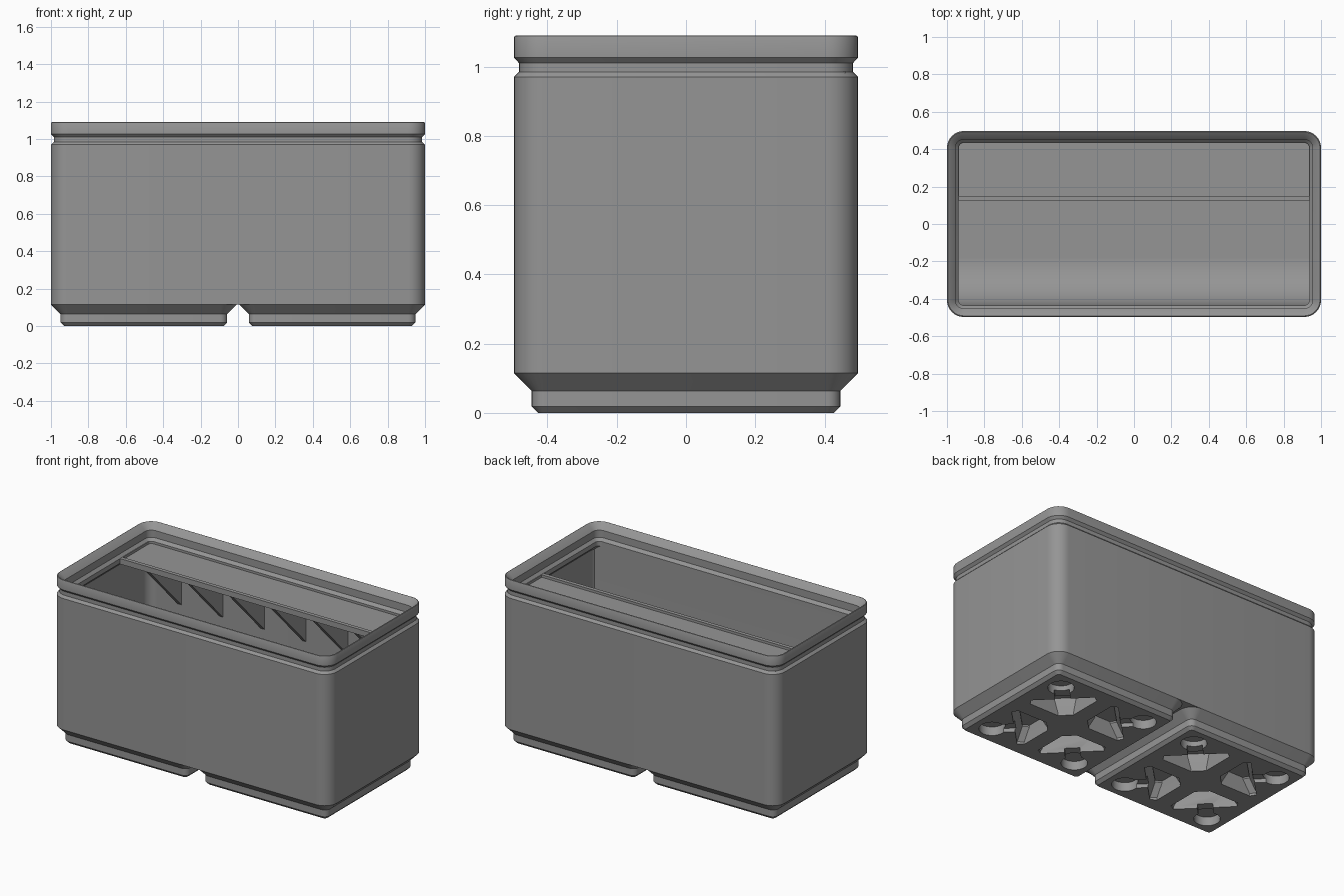
import bpy
import bmesh
from math import cos, sin, pi, sqrt
from mathutils import Matrix

if "Cube" in bpy.data.objects:
    bpy.data.objects.remove(bpy.data.objects["Cube"])

grey = bpy.data.materials.new("plain grey")
grey.use_nodes = True
grey.diffuse_color = (0.3, 0.3, 0.3, 1)
grey.node_tree.nodes["Principled BSDF"].inputs["Base Color"].default_value = (0.3, 0.3, 0.3, 1)

HX, HY, RADIUS = 1.0, 0.497, 0.09   # half sizes and corner radius
CELL = 0.503                        # offset of each foot from the middle
FLOOR, FOOT_TOP = 0.168, 0.115
LIP = 0.062                         # how far the lip reaches inward


def finish(name, bm):
    """Turn a bmesh into a named, smooth-shaded grey object."""
    bmesh.ops.recalc_face_normals(bm, faces=bm.faces)
    mesh = bpy.data.meshes.new(name)
    bm.to_mesh(mesh)
    bm.free()
    mesh.materials.append(grey)
    obj = bpy.data.objects.new(name, mesh)
    bpy.context.collection.objects.link(obj)
    return obj


def smooth(obj):
    bpy.ops.object.select_all(action="DESELECT")
    obj.select_set(True)
    bpy.context.view_layer.objects.active = obj
    bpy.ops.object.shade_smooth_by_angle(angle=pi / 6)


def rounded_ring(bm, hx, hy, radius, z, cx=0, steps=8):
    """Ring of vertices around a rounded rectangle."""
    ring = []
    for quarter, (sx, sy) in enumerate([(1, 1), (-1, 1), (-1, -1), (1, -1)]):
        for i in range(steps + 1):
            a = (quarter + i / steps) * pi / 2
            ring.append(bm.verts.new((cx + sx * (hx - radius) + radius * cos(a),
                                      sy * (hy - radius) + radius * sin(a), z)))
    return ring


def loft(bm, rings):
    """Skin a row of rings and cap both ends."""
    for a, b in zip(rings, rings[1:]):
        for i in range(len(a)):
            j = (i + 1) % len(a)
            bm.faces.new((a[i], a[j], b[j], b[i]))
    bm.faces.new(rings[0])
    bm.faces.new(rings[-1])


def inset_solid(name, hx, hy, profile, cx=0):
    """Rounded box whose wall follows (inset, height) pairs."""
    bm = bmesh.new()
    loft(bm, [rounded_ring(bm, hx - d, hy - d, max(RADIUS - d, 0.012), z, cx)
              for d, z in profile])
    return finish(name, bm)


def extrude_x(name, points, x0, x1):
    """Extrude a (y, z) outline along x."""
    bm = bmesh.new()
    loft(bm, [[bm.verts.new((x, y, z)) for y, z in points] for x in (x0, x1)])
    return finish(name, bm)


# Bin body: outer wall, groove, stacking lip, inner wall and floor
smooth(inset_solid("bin_body", HX, HY, [
    (0, FOOT_TOP), (0, 0.97), (0.015, 0.985), (0.015, 1.01), (0, 1.026),
    (0, 1.084), (0.002, 1.088), (0.006, 1.09), (0.01, 1.088),
    (0.045, 1.05), (0.045, 1.003), (LIP, 0.985), (LIP, 0.955),
    (0.029, 0.922), (0.029, FLOOR)]))

# Scoop: front inner wall curving down to the floor
SCOOP = 0.25
front = -HY + LIP
scoop = [(-0.465, FLOOR - 0.01), (-0.465, 0.96), (front, 0.96)]
for i in range(15):
    a = i / 14 * pi / 2
    scoop.append((front + SCOOP * (1 - cos(a)), FLOOR + SCOOP * (1 - sin(a))))
scoop.append((front + SCOOP, FLOOR - 0.01))
smooth(extrude_x("front_scoop", scoop, -0.97, 0.97))

# Label shelf along the back with a raised front edge
smooth(extrude_x("label_shelf", [
    (0.125, 0.95), (0.125, 0.986), (0.15, 0.986), (0.15, 0.97),
    (0.465, 0.97), (0.465, 0.95)], -0.97, 0.97))
for side in (-1, 1):
    smooth(extrude_x("shelf_end_rim", [(0.14, 0.96), (0.14, 0.986), (0.46, 0.986), (0.46, 0.96)],
                     side * 0.935, side * 0.968))

# Triangular ribs under the shelf
for i in range(6):
    x = (i - 2.5) * 0.3
    smooth(extrude_x("shelf_rib", [(0.13, 0.955), (0.475, 0.955), (0.475, 0.6)],
                     x - 0.014, x + 0.014))


def add_pocket(bm, cx, angle):
    """Tapered pocket, magnet hole and release slot along one diagonal."""
    turn = Matrix.Translation((cx, 0, 0)) @ Matrix.Rotation(angle, 4, "Z")
    rings = []
    for z, d in ((-0.03, 0), (0.015, 0), (0.085, 0.035), (0.095, 0.035)):
        near, far, rib = 0.12 + d, 0.31 - d, 0.075 + d * 0.5
        outline = [(near, rib - near), (far - 0.04, rib - far + 0.04), (far, rib - far + 0.05),
                   (far, far - rib - 0.05), (far - 0.04, far - rib - 0.04), (near, near - rib)]
        rings.append([bm.verts.new(turn @ Matrix.Translation((x, y, z)).to_translation())
                      for x, y in outline])
    loft(bm, rings)


def add_hole(bm, cx, angle):
    turn = Matrix.Translation((cx, 0, 0)) @ Matrix.Rotation(angle, 4, "Z")
    bmesh.ops.create_cone(bm, cap_ends=True, segments=32, radius1=0.077, radius2=0.077, depth=0.1,
                          matrix=turn @ Matrix.Translation((0.311 * sqrt(2), 0, 0.007)))


def add_slot(bm, cx, angle):
    turn = Matrix.Translation((cx, 0, 0)) @ Matrix.Rotation(angle, 4, "Z")
    bmesh.ops.create_cube(bm, size=1, matrix=turn @ Matrix.Translation((0.33, 0, 0))
                          @ Matrix.Diagonal((0.12, 0.09, 0.05, 1)))


# Feet: stepped bases carved from below
for name, cx in (("right_foot", -CELL), ("left_foot", CELL)):
    foot = inset_solid(name, HY, HY, [
        (0.0705, 0), (0.0515, 0.019), (0.0515, 0.063), (0, FOOT_TOP)], cx)
    for cut in (add_pocket, add_hole, add_slot):
        bm = bmesh.new()
        for k in range(4):
            cut(bm, cx, (k + 0.5) * pi / 2)
        cutter = finish("foot_cutter", bm)
        cutter.hide_render = True
        mod = foot.modifiers.new("carve", "BOOLEAN")
        mod.operation, mod.solver, mod.object = "DIFFERENCE", "EXACT", cutter
        bpy.context.view_layer.objects.active = foot
        bpy.ops.object.modifier_apply(modifier=mod.name)
        bpy.data.objects.remove(cutter)
    smooth(foot)
